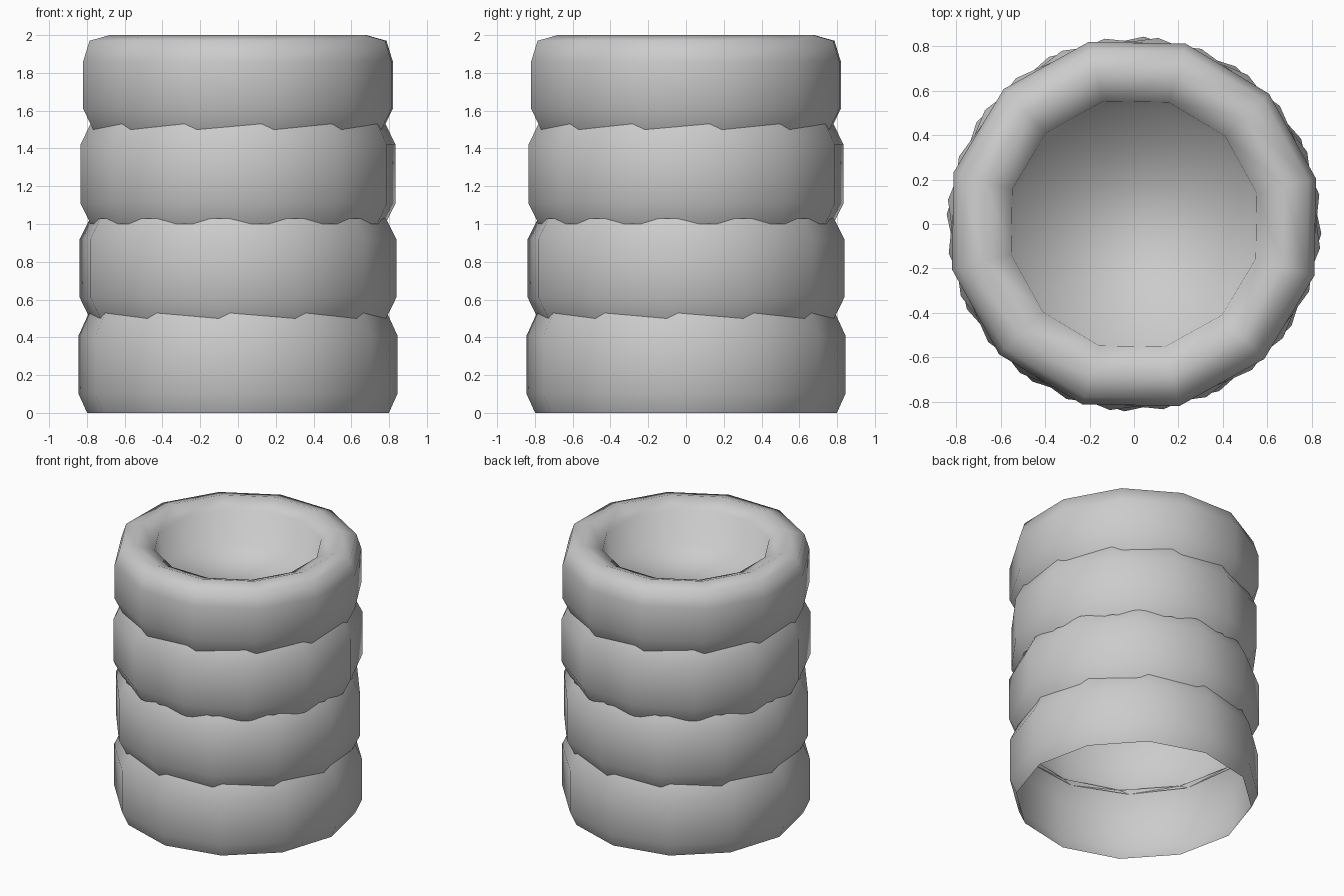
import bpy, bmesh
from math import cos, sin, radians, pi

if "Cube" in bpy.data.objects:
    bpy.data.objects.remove(bpy.data.objects["Cube"])

SIDES = 12


def lathe(name, profile, turn, cap=False):
    """Spin a (radius, z) profile into a low-poly ring, optionally capping its last loop."""
    bm = bmesh.new()
    rings = []
    for r, z in profile:
        ring = []
        for i in range(SIDES):
            a = radians(turn) + 2 * pi * i / SIDES
            ring.append(bm.verts.new((r * cos(a), r * sin(a), z)))
        rings.append(ring)
    for low, high in zip(rings, rings[1:]):
        for i in range(SIDES):
            j = (i + 1) % SIDES
            bm.faces.new((low[i], low[j], high[j], high[i]))
    if cap:
        bm.faces.new(rings[-1])
    for f in bm.faces:
        f.smooth = True
    mesh = bpy.data.meshes.new(name)
    bm.to_mesh(mesh)
    bm.free()
    ob = bpy.data.objects.new(name, mesh)
    bpy.context.collection.objects.link(ob)
    return ob


# three open tyre bands, each turned a little
band = [(0.80, 0.0), (0.845, 0.10), (0.845, 0.41), (0.79, 0.53)]
lathe("bottom_tyre", band, -3)
for name, base, turn in (("lower_middle_tyre", 0.5, 22.6), ("upper_middle_tyre", 1.0, 9)):
    lathe(name, [(0.79, base), (0.845, base + 0.11), (0.845, base + 0.42), (0.79, base + 0.53)], turn)

# top tyre with rounded shoulder, inner lip and closed well
lathe("top_tyre", [(0.79, 1.50), (0.845, 1.61), (0.845, 1.86), (0.81, 1.97),
                   (0.70, 2.0), (0.57, 1.95), (0.54, 1.72)], 14, cap=True)
